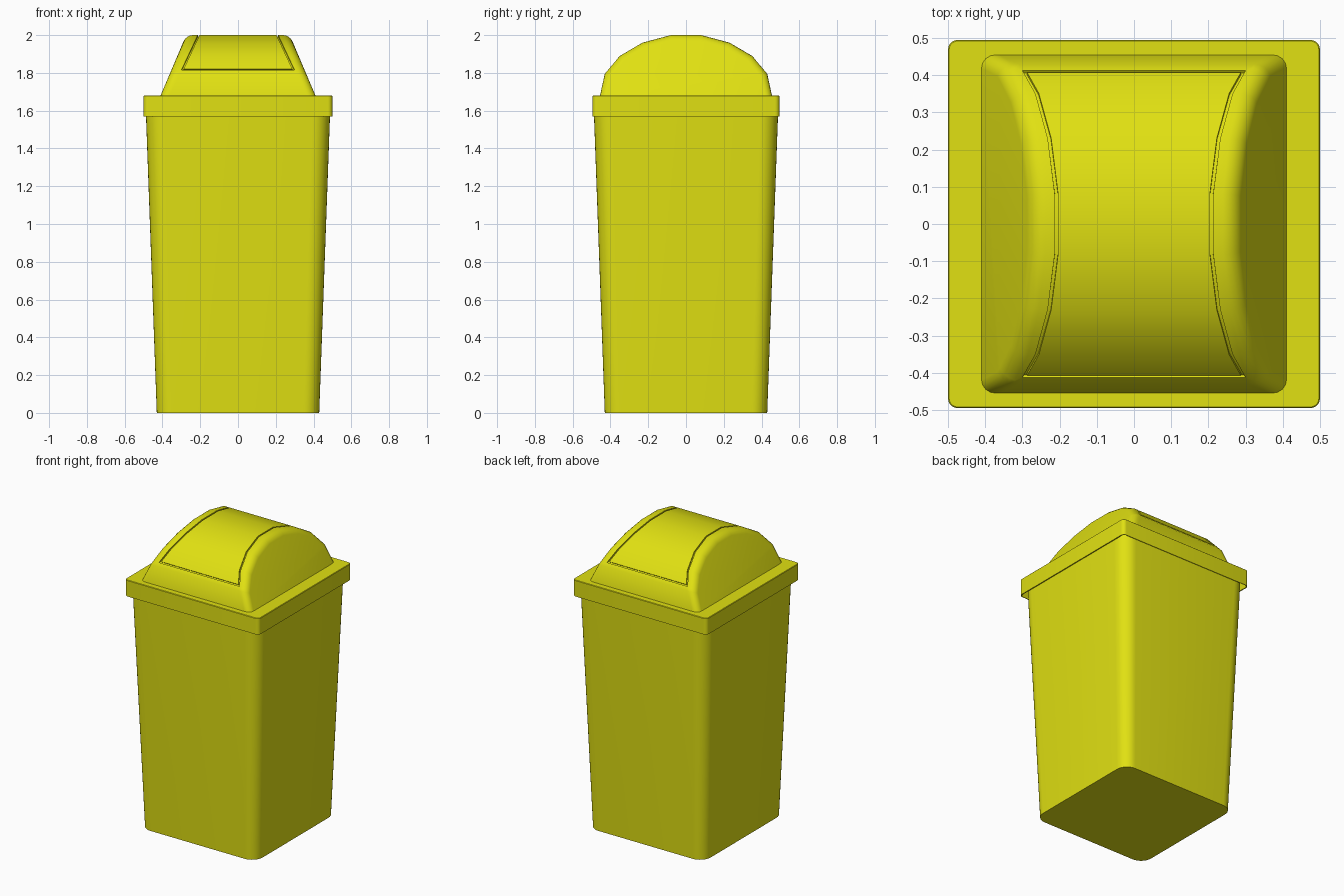
import bpy, bmesh, math

if "Cube" in bpy.data.objects:
    bpy.data.objects.remove(bpy.data.objects["Cube"])

yellow = bpy.data.materials.new("bin yellow")
yellow.diffuse_color = (0.75, 0.75, 0.006, 1)
yellow.use_nodes = True
yellow.node_tree.nodes["Principled BSDF"].inputs["Base Color"].default_value = yellow.diffuse_color


def finish(bm, name, angle=35):
    bmesh.ops.recalc_face_normals(bm, faces=bm.faces)
    me = bpy.data.meshes.new(name)
    bm.to_mesh(me)
    bm.free()
    ob = bpy.data.objects.new(name, me)
    bpy.context.collection.objects.link(ob)
    me.materials.append(yellow)
    bpy.ops.object.select_all(action='DESELECT')
    ob.select_set(True)
    bpy.context.view_layer.objects.active = ob
    bpy.ops.object.shade_smooth_by_angle(angle=math.radians(angle))
    return ob


def rounded_loft(name, sections, seg=8):
    """Skin rounded rectangles given as (half x, half y, corner radius, z)."""
    bm = bmesh.new()
    loops = []
    for hx, hy, r, z in sections:
        loop = []
        for q, (sx, sy) in enumerate([(1, 1), (-1, 1), (-1, -1), (1, -1)]):
            for i in range(seg + 1):
                a = (q + i / seg) * math.pi / 2
                loop.append(bm.verts.new((sx * (hx - r) + r * math.cos(a),
                                          sy * (hy - r) + r * math.sin(a), z)))
        loops.append(loop)
    for a, b in zip(loops, loops[1:]):
        n = len(a)
        for i in range(n):
            j = (i + 1) % n
            bm.faces.new((a[i], a[j], b[j], b[i]))
    bm.faces.new(loops[0][::-1])
    bm.faces.new(loops[-1])
    return finish(bm, name)


# tapered body, running up inside the rim
rounded_loft("bin_body", [(0.43, 0.43, 0.08, 0), (0.487, 0.487, 0.095, 1.57),
                          (0.489, 0.489, 0.095, 1.66)])

# overhanging lid rim, hollow underneath
rounded_loft("lid_rim", [(0.493, 0.491, 0.02, 1.665), (0.493, 0.491, 0.02, 1.57),
                         (0.5, 0.495, 0.025, 1.57), (0.5, 0.495, 0.025, 1.677),
                         (0.497, 0.492, 0.022, 1.68)], seg=5)

# domed lid: arched profile in y/z, sloping flat ends
half = [(0.455, 1.68), (0.43, 1.795), (0.413, 1.815), (0.35, 1.89), (0.23, 1.96), (0.08, 2.0)]
profile = [(-y, z) for y, z in half] + half[::-1]
bm = bmesh.new()
rows = []
for y, z in profile:
    end = 0.41 - 0.424 * (z - 1.68)
    door = 0.213 + 0.47 * (2 - z)
    rows.append([bm.verts.new((x, y, z)) for x in (-end, -door, door, end)])
door_faces = []
for k, (a, b) in enumerate(zip(rows, rows[1:])):
    for c in range(3):
        f = bm.faces.new((a[c], a[c + 1], b[c + 1], b[c]))
        if c == 1 and 2 <= k < len(rows) - 3:
            door_faces.append(f)
caps = [bm.faces.new([r[0] for r in rows]), bm.faces.new([r[3] for r in rows][::-1])]
bm.faces.new(rows[0][::-1] + rows[-1])
bmesh.ops.recalc_face_normals(bm, faces=bm.faces)

# swing door outline cut as a narrow groove
ring = bmesh.ops.inset_region(bm, faces=door_faces, thickness=0.009, use_even_offset=True)["faces"]
bmesh.ops.inset_region(bm, faces=ring, thickness=0.0005, depth=-0.008, use_even_offset=True)

# soften the arched end edges
arc = [e for f in caps for e in f.edges if max(v.co.z for v in e.verts) > 1.69]
bmesh.ops.bevel(bm, geom=arc, offset=0.035, offset_type='OFFSET', segments=4,
                profile=0.5, affect='EDGES', clamp_overlap=True)
finish(bm, "lid_dome", 40)
